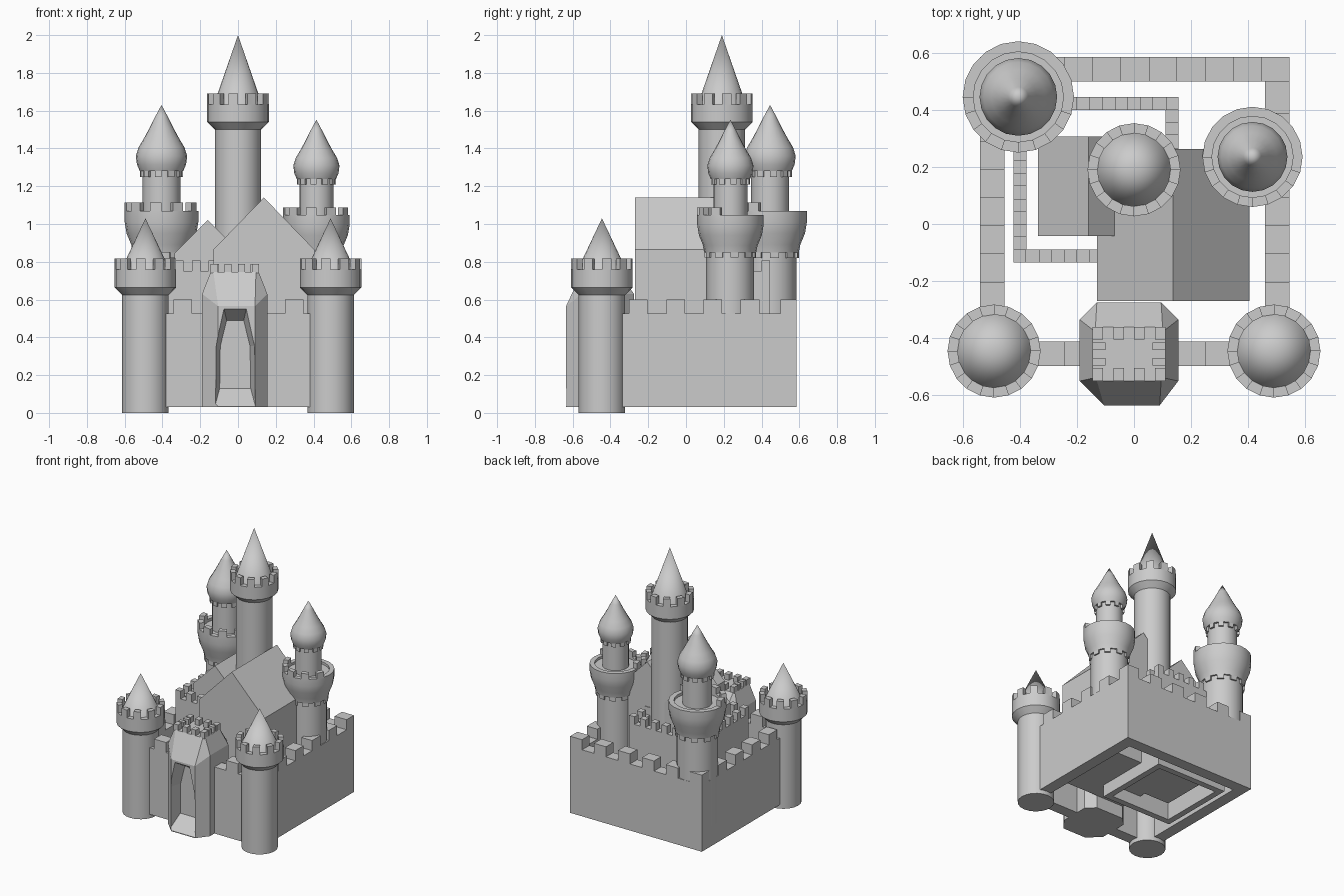
import bpy, bmesh
from math import sin, cos, pi, radians

if "Cube" in bpy.data.objects:
    bpy.data.objects.remove(bpy.data.objects["Cube"])

SEG = 20


def finish(name, bm, smooth=False):
    bmesh.ops.remove_doubles(bm, verts=bm.verts, dist=1e-5)
    bmesh.ops.recalc_face_normals(bm, faces=bm.faces)
    me = bpy.data.meshes.new(name)
    bm.to_mesh(me)
    bm.free()
    ob = bpy.data.objects.new(name, me)
    bpy.context.collection.objects.link(ob)
    if smooth:
        bpy.ops.object.select_all(action='DESELECT')
        ob.select_set(True)
        bpy.context.view_layer.objects.active = ob
        bpy.ops.object.shade_smooth_by_angle(angle=radians(32))
    return ob


def loft(bm, *loops):
    """Skin equal-length loops of points and cap both ends."""
    rings = [[bm.verts.new(p) for p in lp] for lp in loops]
    n = len(rings[0])
    for a, b in zip(rings, rings[1:]):
        for i in range(n):
            j = (i + 1) % n
            bm.faces.new((a[i], a[j], b[j], b[i]))
    bm.faces.new(rings[0][::-1])
    bm.faces.new(rings[-1])


def box(bm, x0, x1, y0, y1, z0, z1):
    loft(bm, *[[(x0, y0, z), (x1, y0, z), (x1, y1, z), (x0, y1, z)] for z in (z0, z1)])


def lathe(bm, c, profile):
    """Revolve (r, z) points; the first and last lie on the axis."""
    rings = [[bm.verts.new((c[0] + r * cos(2 * pi * i / SEG), c[1] + r * sin(2 * pi * i / SEG), z))
              for i in range(SEG)] for r, z in profile[1:-1]]
    bot = bm.verts.new((*c, profile[0][1]))
    top = bm.verts.new((*c, profile[-1][1]))
    for i in range(SEG):
        j = (i + 1) % SEG
        bm.faces.new((bot, rings[0][j], rings[0][i]))
        bm.faces.new((top, rings[-1][i], rings[-1][j]))
        for a, b in zip(rings, rings[1:]):
            bm.faces.new((a[i], a[j], b[j], b[i]))


def merlons(name, c, r0, r1, z0, z1, indices=range(10)):
    """Arc-shaped blocks around a tower, ten to a full turn."""
    bm = bmesh.new()
    for i in indices:
        a0, a1 = 2 * pi * i / 10, 2 * pi * (i + 0.5) / 10
        loft(bm, *[[(c[0] + r * cos(a), c[1] + r * sin(a), z)
                    for r, a in ((r0, a0), (r1, a0), (r1, a1), (r0, a1))] for z in (z0, z1)])
    finish(name, bm)


def cone_tower(name, c, z0, flare, rim, apex):
    bm = bmesh.new()
    lathe(bm, c, [(0, z0), (.123, z0), (.123, flare), (.163, flare + .04), (.163, rim),
                  (.128, rim), (0, apex)])
    finish(name, bm, True)
    merlons(name + "_merlons", c, .128, .163, rim - .005, rim + .057)


def onion_tower(name, c, z0, b, k):
    prof = [(.14, 0), (.152, 0), (.16, .04), (.185, .10), (.195, .16), (.195, .22), (.158, .22),
            (.158, .2), (.1, .2), (.1, .43), (.115, .43), (.13, .465), (.136, .51), (.122, .555),
            (.095, .60), (.065, .655), (.035, .715), (0, .78)]
    bm = bmesh.new()
    lathe(bm, c, [(0, z0), (.14 * k, z0)] + [(r * k, b + z * k) for r, z in prof])
    finish(name, bm, True)
    # front half of the parapet, then corbels under the bowl and the dome
    merlons(name + "_merlons", c, .158 * k, .195 * k, b + .215 * k, b + .265 * k, range(5, 10))
    merlons(name + "_bowl_corbels", c, .13 * k, .152 * k, b - .03 * k, b + .005)
    merlons(name + "_dome_corbels", c, .09 * k, .115 * k, b + .40 * k, b + .435 * k)


def crenel_ring(name, x0, x1, y0, y1, t, z0, z1, z2, n):
    """Rectangular wall ring with n alternating merlons and gaps per side."""
    bm = bmesh.new()
    if z1 > z0:
        o = [(x0, y0), (x1, y0), (x1, y1), (x0, y1)]
        q = [(x0 + t, y0 + t), (x1 - t, y0 + t), (x1 - t, y1 - t), (x0 + t, y1 - t)]
        for i in range(4):
            j = (i + 1) % 4
            vs = [[bm.verts.new((*p, z)) for p in (o[i], o[j], q[j], q[i])] for z in (z0, z1)]
            bm.faces.new(vs[0][::-1])
            bm.faces.new(vs[1])
            for a in (0, 2):
                bm.faces.new((vs[0][a], vs[0][a + 1], vs[1][a + 1], vs[1][a]))
    dx, dy = (x1 - x0) / n, (y1 - y0) / n
    bmesh.ops.remove_doubles(bm, verts=bm.verts, dist=1e-5)
    ob = finish(name, bm) if z1 > z0 else bm.free()
    bm = bmesh.new()
    for i in range(0, n, 2):
        for ya in (y0, y1 - t):
            box(bm, x0 + i * dx, x0 + (i + 1) * dx, ya, ya + t, z1, z2)
        if 0 < i < n - 1:
            for xa in (x0, x1 - t):
                box(bm, xa, xa + t, y0 + i * dy, y0 + (i + 1) * dy, z1, z2)
    finish(name + "_merlons", bm)


def gabled_hall(name, xc, w, y0, y1, z0, eave, ridge):
    bm = bmesh.new()
    sec = [(xc - w, z0), (xc + w, z0), (xc + w, eave), (xc, ridge), (xc - w, eave)]
    loft(bm, *[[(x, y, z) for x, z in sec] for y in (y0, y1)])
    finish(name, bm)


# Towers
for side, s in (("left", -1), ("right", 1)):
    cone_tower("front_tower_" + side, (s * .49, -.445), 0, .625, .76, 1.03)
cone_tower("main_tower", (0, .19), .15, 1.50, 1.633, 2.0)
onion_tower("back_tower_left", (-.405, .445), .18, .85, 1.0)
onion_tower("back_tower_right", (.415, .235), .18, .85, .9)

# Walls
crenel_ring("outer_wall", -.54, .545, -.498, .585, .086, .03, .525, .60, 11)
crenel_ring("inner_wall", -.422, .156, -.135, .445, .045, .03, .75, .807, 13)

# Halls
gabled_hall("great_hall", .137, .267, -.27, .262, .12, .865, 1.14)
gabled_hall("small_hall", -.16, .176, -.042, .307, .12, .845, 1.02)

# Gatehouse: chamfered block tapering to a small platform
plan = [(-.105, -.635), (.09, -.635), (.155, -.55), (.155, -.335),
        (.095, -.275), (-.13, -.275), (-.19, -.335), (-.19, -.55)]
deck = [(-.13, -.55), (.095, -.55), (.11, -.54), (.11, -.37),
        (.1, -.36), (-.135, -.36), (-.145, -.37), (-.145, -.54)]
bm = bmesh.new()
loft(bm, [(x, y, .03) for x, y in plan],
     [(x, y, .565 if y < -.6 else .63) for x, y in plan],
     [(x, y, .745) for x, y in deck])
gate = finish("gatehouse", bm)
crenel_ring("gatehouse_parapet", -.145, .11, -.55, -.36, .045, .74, .74, .787, 7)

# Splayed doorway cut into the gatehouse front
arch = [(-1, 0), (1, 0), (.96, .62), (.55, 1), (-.55, 1), (-.96, .62)]
bm = bmesh.new()
loft(bm, *[[(-.015 + u * w, y, z0 + v * h) for u, v in arch]
           for y, w, z0, h in ((-.66, .114, .01, .555), (-.54, .082, .13, .36))])
cutter = finish("doorway_cutter", bm)
cutter.hide_render = True
cutter.hide_set(True)
mod = gate.modifiers.new("doorway", 'BOOLEAN')
mod.operation = 'DIFFERENCE'
mod.solver = 'EXACT'
mod.object = cutter
bpy.ops.object.select_all(action='DESELECT')
gate.select_set(True)
bpy.context.view_layer.objects.active = gate
bpy.ops.object.modifier_apply(modifier=mod.name)
bpy.data.objects.remove(cutter)
